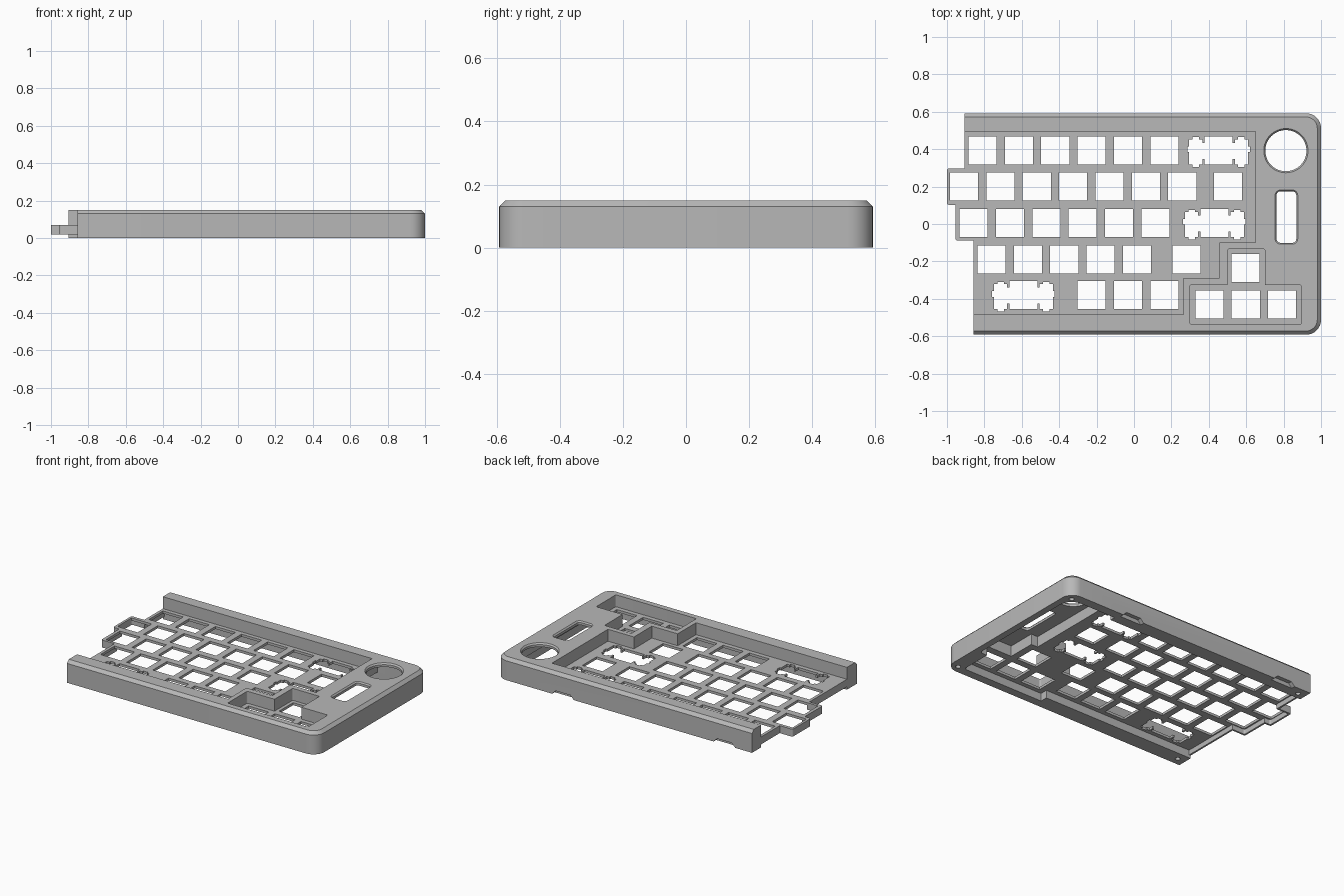
import bpy, bmesh, math
from mathutils import Vector

if "Cube" in bpy.data.objects:
    bpy.data.objects.remove(bpy.data.objects["Cube"])

mat = bpy.data.materials.new("case_grey")
mat.use_nodes = True
GREY = (0.48, 0.48, 0.48, 1)
mat.diffuse_color = GREY
bsdf = mat.node_tree.nodes["Principled BSDF"]
bsdf.inputs["Base Color"].default_value = GREY
bsdf.inputs["Roughness"].default_value = 0.6


def rounded(points, segments=8):
    """Outline from (x, y) or (x, y, radius) corners."""
    out, n = [], len(points)
    for i, p in enumerate(points):
        c = Vector(p[:2])
        r = p[2] if len(p) > 2 else 0
        if not r:
            out.append(c)
            continue
        a = (Vector(points[i - 1][:2]) - c).normalized()
        b = (Vector(points[(i + 1) % n][:2]) - c).normalized()
        half = a.angle(b) / 2
        start, end = c + a * r / math.tan(half), c + b * r / math.tan(half)
        mid = c + (a + b).normalized() * r / math.sin(half)
        u, v = start - mid, end - mid
        sweep = u.angle(v)
        for k in range(segments + 1):
            t = k / segments
            out.append(mid + (u * math.sin((1 - t) * sweep) + v * math.sin(t * sweep)) / math.sin(sweep))
    return out


def rect(x, y, w, h, r=0):
    return rounded([(x - w / 2, y - h / 2, r), (x + w / 2, y - h / 2, r),
                    (x + w / 2, y + h / 2, r), (x - w / 2, y + h / 2, r)])


def circle(x, y, r, n=48):
    return [Vector((x + r * math.cos(2 * math.pi * k / n), y + r * math.sin(2 * math.pi * k / n))) for k in range(n)]


def solid(name, lofts):
    """Object from closed lofts; each loft is a list of (ring, z)."""
    bm = bmesh.new()
    for loft in lofts:
        rings = [[bm.verts.new((p.x, p.y, z)) for p in ring] for ring, z in loft]
        bm.faces.new(rings[0])
        bm.faces.new(rings[-1])
        for lo, hi in zip(rings, rings[1:]):
            for i in range(len(lo)):
                bm.faces.new((lo[i - 1], lo[i], hi[i], hi[i - 1]))
    bmesh.ops.recalc_face_normals(bm, faces=bm.faces)
    mesh = bpy.data.meshes.new(name)
    bm.to_mesh(mesh)
    bm.free()
    mesh.materials.append(mat)
    obj = bpy.data.objects.new(name, mesh)
    bpy.context.collection.objects.link(obj)
    return obj


def cut(target, lofts):
    cutter = solid("cutter", lofts)
    cutter.hide_render = True
    mod = target.modifiers.new("cut", "BOOLEAN")
    mod.operation, mod.solver, mod.object = "DIFFERENCE", "EXACT", cutter
    bpy.context.view_layer.update()
    done = target.evaluated_get(bpy.context.evaluated_depsgraph_get())
    mesh = bpy.data.meshes.new_from_object(done)
    target.modifiers.clear()
    target.data = mesh
    bpy.data.objects.remove(cutter)


def prism(ring, low, high):
    return [(ring, low), (ring, high)]


TOP, DECK, PLATE, TAB = 0.15, 0.07, 0.053, 0.02
FRONT, BACK = -0.485, 0.495


def left_steps(d, back, front):
    """Stepped left edge of the key rows, moved inward by d."""
    return [(-0.905 + d, back), (-0.905 + d, 0.297 - d), (-1 + d, 0.297 - d, 0.012),
            (-1 + d, 0.102 + d, 0.012), (-0.955 + d, 0.102 + d), (-0.955 + d, -0.088 + d, 0.012),
            (-0.857 + d, -0.088 + d), (-0.857 + d, front)]


def body_ring(inset):
    e = 0.592 - inset
    return rounded([(1 - inset, -e, 0.08 - inset), (1 - inset, e, 0.08 - inset)] + left_steps(0, e, -e))


# Outer case with chamfered top edge
case = solid("keyboard_case", [[(body_ring(0), 0), (body_ring(0), 0.13), (body_ring(0.02), TOP)]])

# Main key well and arrow key well
well = rounded([(-1.2, FRONT), (0.265, FRONT), (0.265, -0.29), (0.457, -0.29),
                (0.457, -0.1), (0.65, -0.1), (0.65, BACK), (-1.2, BACK)])
arrows = rounded([(0.297, -0.535, 0.01), (0.896, -0.535, 0.01), (0.896, -0.326, 0.01), (0.7, -0.326),
                  (0.7, -0.134, 0.01), (0.5, -0.134, 0.01), (0.5, -0.326), (0.297, -0.326, 0.01)])
cut(case, [prism(well, DECK, 0.3), prism(arrows, DECK, 0.3)])

# Underside: clearance below the left edge, then the recess up to the key plate
cut(case, [prism(rect(-0.45, (FRONT + BACK) / 2, 1.5, BACK - FRONT), -0.1, TAB)])
recess = rounded([(0.29, FRONT), (0.29, -0.535), (0.9, -0.535, 0.02), (0.9, -0.32),
                  (0.955, -0.32, 0.02), (0.955, 0.53, 0.09), (0.6, 0.53), (0.6, BACK - 0.002)]
                 + left_steps(0.012, BACK - 0.002, FRONT))
cut(case, [prism(recess, -0.1, PLATE)])

# Deep electronics bay under the right-hand block
bay = rounded([(0.67, -0.115), (0.72, -0.115), (0.72, -0.305), (0.95, -0.305),
               (0.95, 0.525, 0.09), (0.67, 0.525)])
cut(case, [prism(bay, 0.03, 0.125)])

# Switch holes
PITCH, HOLE = 0.1945, 0.15
rows = [(0.393, -0.81, 6), (0.2, -0.909, 7), (0.005, -0.858, 6), (-0.19, -0.762, 5),
        (-0.38, -0.227, 3), (-0.43, 0.403, 3)]
keys = [(x + PITCH * i, y) for y, x, count in rows for i in range(count)]
keys += [(0.503, 0.2), (0.281, -0.19), (0.597, -0.235)]
wide = [(0.452, 0.393), (0.43, 0.005), (-0.591, -0.38)]
cut(case, [prism(rect(x, y, HOLE, HOLE), 0.03, 0.1) for x, y in keys + wide])

# Stabiliser slots beside the wide keys
sides = [(x, y, s) for x, y in wide for s in (-1, 1)]
cut(case, [prism(rect(x + s * 0.122, y - 0.008, 0.07, 0.132), 0.03, 0.1) for x, y, s in sides])
cut(case, [prism(rect(x + s * 0.08, y - 0.003, 0.04, 0.085), 0.03, 0.1) for x, y, s in sides])
cut(case, [prism(rect(x + s * 0.122, y - 0.008, 0.034, 0.158), 0.03, 0.1) for x, y, s in sides])
cut(case, [prism(rect(x + s * 0.15, y + 0.006, 0.034, 0.03), 0.03, 0.1) for x, y, s in sides])

# Knob hole and display window, both with a bevelled lip
knob = (0.812, 0.392)
window = (0.815, 0.037)
cut(case, [prism(circle(*knob, 0.11), 0.06, 0.3), prism(rect(*window, 0.105, 0.275, 0.02), 0.06, 0.3)])
cut(case, [[(circle(*knob, 0.108), 0.138), (circle(*knob, 0.12), 0.152)],
           [(rect(*window, 0.1, 0.27, 0.02), 0.138), (rect(*window, 0.125, 0.292, 0.03), 0.152)]])

# Finger notches in the back edge and screw holes in the base
cut(case, [[(rect(x, 0.6, 0.18, 0.07), -0.01), (rect(x, 0.6, 0.11, 0.07), 0.026)] for x in (0.5, -0.7)])
cut(case, [prism(circle(x, y, 0.016, 16), -0.1, 0.06)
           for x, y in ((0.945, 0.535), (0.945, -0.54), (-0.85, 0.54), (-0.8, -0.54))])

bpy.ops.object.select_all(action="DESELECT")
case.select_set(True)
bpy.context.view_layer.objects.active = case
bpy.ops.object.shade_smooth_by_angle(angle=math.radians(30))
